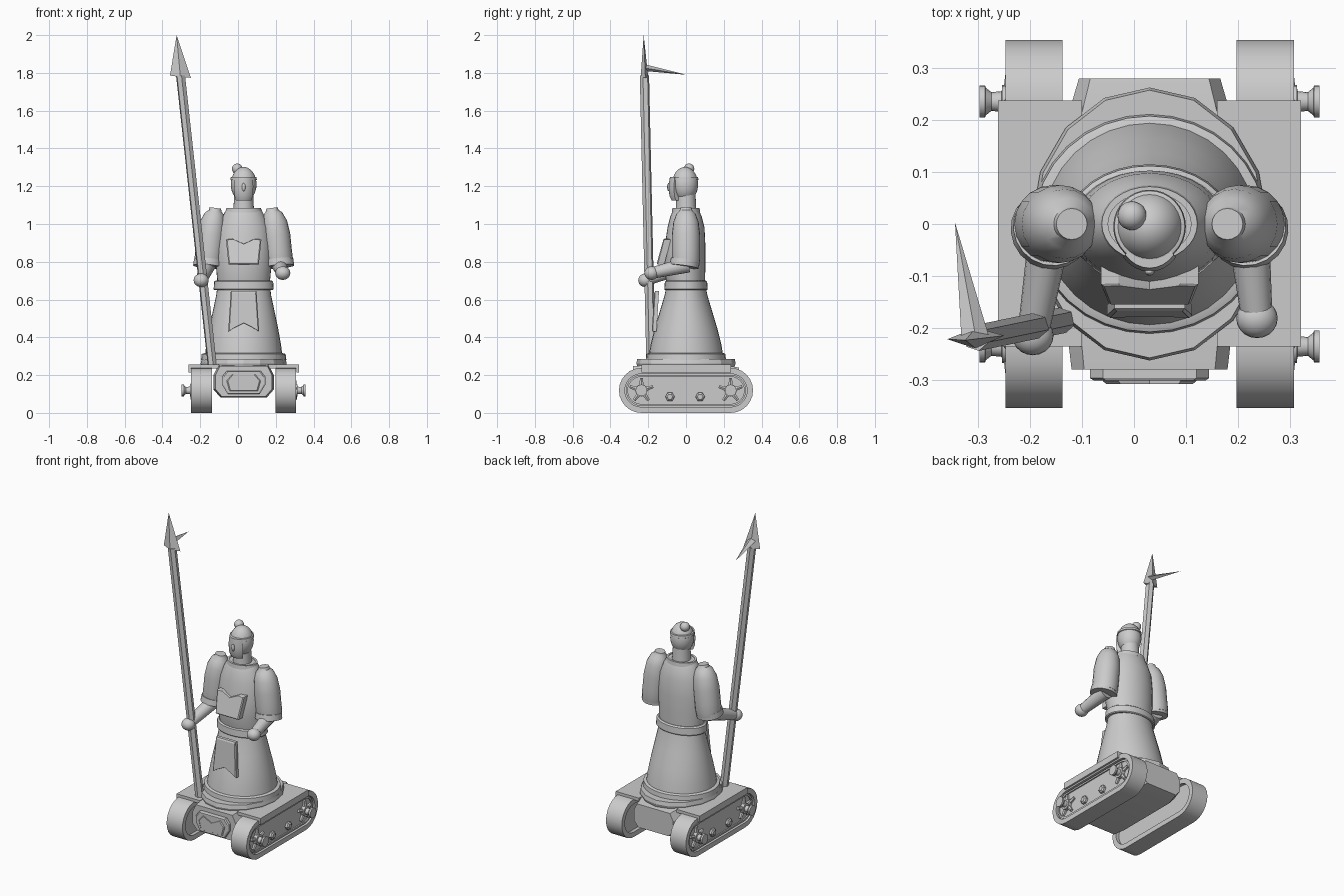
import bpy, bmesh
from math import sin, cos, pi, radians
from mathutils import Vector

cube = bpy.data.objects.get("Cube")
if cube:
    bpy.data.objects.remove(cube)

stone = bpy.data.materials.new("light_grey")
stone.use_nodes = True
stone.diffuse_color = (0.6, 0.6, 0.6, 1)
stone.node_tree.nodes["Principled BSDF"].inputs["Base Color"].default_value = (0.6, 0.6, 0.6, 1)

CX = 0.03                      # centre line of the figure and chassis


def finish(name, bm, smooth=35):
    bmesh.ops.recalc_face_normals(bm, faces=bm.faces[:])
    mesh = bpy.data.meshes.new(name)
    bm.to_mesh(mesh)
    bm.free()
    mesh.materials.append(stone)
    ob = bpy.data.objects.new(name, mesh)
    bpy.context.collection.objects.link(ob)
    bpy.ops.object.select_all(action='DESELECT')
    ob.select_set(True)
    bpy.context.view_layer.objects.active = ob
    bpy.ops.object.shade_smooth_by_angle(angle=radians(smooth))
    return ob


def loft(name, loops, ring=False, smooth=35):
    """Skin a stack of equal loops; ring joins the last loop to the first."""
    bm = bmesh.new()
    rows = [[bm.verts.new(p) for p in loop] for loop in loops]
    pairs = list(zip(rows, rows[1:])) + ([(rows[-1], rows[0])] if ring else [])
    for a, b in pairs:
        n = len(a)
        for i in range(n):
            bm.faces.new((a[i], a[(i + 1) % n], b[(i + 1) % n], b[i]))
    if not ring:
        bm.faces.new(rows[0])
        bm.faces.new(rows[-1])
    return finish(name, bm, smooth)


def oval(z, rx, ry, x=CX, y=0, n=32):
    return [(x + rx * sin(2 * pi * i / n), y + ry * cos(2 * pi * i / n), z) for i in range(n)]


def tube(name, stops, n=16, smooth=35):
    """Round section along (centre, radius) stops, square to the whole path."""
    axis = Vector(stops[-1][0]) - Vector(stops[0][0])
    turn = axis.to_track_quat('Z', 'Y')
    return loft(name, [[Vector(c) + turn @ Vector((r * cos(2 * pi * i / n), r * sin(2 * pi * i / n), 0))
                        for i in range(n)] for c, r in stops], smooth=smooth)


def ball(name, centre, radii, n=20):
    bm = bmesh.new()
    bmesh.ops.create_uvsphere(bm, u_segments=n, v_segments=n // 2 + 2, radius=1)
    bmesh.ops.scale(bm, vec=radii, verts=bm.verts)
    bmesh.ops.translate(bm, vec=centre, verts=bm.verts)
    return finish(name, bm, 60)


def box(name, low, high):
    return loft(name, [[(x, y, z) for x, y in ((low[0], low[1]), (high[0], low[1]),
                (high[0], high[1]), (low[0], high[1]))] for z in (low[2], high[2])])


def plate(name, outline, front, thick):
    """Slab from an (x, z) outline; front(z) gives the y of its face."""
    mid = sum(z for x, z in outline) / len(outline)
    rim = [(CX + x * 0.93, front(z) - 0.005, mid + (z - mid) * 0.94) for x, z in outline]
    face = [(CX + x, front(z), z) for x, z in outline]
    back = [(x, y + thick, z) for x, y, z in face]
    return loft(name, [back, face, rim], smooth=10)


def stadium(x, r, half=0.236, n=12):
    pts = []
    for k, side in enumerate((1, -1)):
        for i in range(n + 1):
            a = pi / 2 - pi * i / n - k * pi
            pts.append((x, side * half + r * cos(a), 0.119 + r * sin(a)))
    return pts


# Tracks, wheels and fenders on both sides
for side, label in ((-1, "right"), (1, "left")):
    def X(d):
        return CX + side * d
    loft(label + "_track", [stadium(X(0.168), 0.119), stadium(X(0.278), 0.119),
                            stadium(X(0.278), 0.088), stadium(X(0.168), 0.088)], ring=True)
    loft(label + "_track_panel", [stadium(X(0.19), 0.09), stadium(X(0.262), 0.09)])
    loft(label + "_panel_rim", [stadium(X(0.262), 0.082), stadium(X(0.27), 0.082),
                                stadium(X(0.27), 0.072), stadium(X(0.262), 0.072)], ring=True)
    for y in (-0.236, 0.236):
        hub = ((0.25, 0.032), (0.284, 0.032), (0.285, 0.02), (0.305, 0.018),
               (0.316, 0.027), (0.317, 0.031), (0.328, 0.031))
        tube(label + "_hub", [((X(d), y, 0.119), r) for d, r in hub])
        for k in range(5):
            a = 2 * pi * k / 5 + pi / 2
            tip = (X(0.268), y + 0.065 * cos(a), 0.119 + 0.065 * sin(a))
            tube(label + "_spoke", [((X(0.268), y, 0.119), 0.016), (tip, 0.009)], 6)
    for y in (-0.085, 0.075):
        tube(label + "_bolt", [((X(0.25), y, 0.085), 0.025), ((X(0.275), y, 0.085), 0.025),
                               ((X(0.282), y, 0.085), 0.015)], 6)
    xs = sorted((X(0.13), X(0.292)))
    box(label + "_fender", (xs[0], -0.236, 0.235), (xs[1], 0.238, 0.255))
    xs = sorted((X(0.28), X(0.292)))
    box(label + "_fender_lip", (xs[0], -0.236, 0.215), (xs[1], 0.238, 0.24))

# Chassis: chamfered hull with tapered ends
hull = [(-0.12, 0.085), (0.12, 0.085), (0.155, 0.125), (0.155, 0.2),
        (0.13, 0.25), (-0.13, 0.25), (-0.155, 0.2), (-0.155, 0.125)]
loft("chassis", [[(CX + x * s, y, 0.168 + (z - 0.168) * s) for x, z in hull]
                 for y, s in ((-0.28, 0.97), (-0.2, 1.03), (0.2, 1.03), (0.28, 0.88))], smooth=10)
nose = [(-0.085, 0.1), (0.085, 0.1), (0.115, 0.15), (0.115, 0.19),
        (0.09, 0.222), (-0.09, 0.222), (-0.115, 0.19), (-0.115, 0.15)]
plate("nose_panel", nose, lambda z: -0.297, 0.03)
badge = [(-0.075, 0.115), (0.075, 0.115), (0.09, 0.17), (0.06, 0.205),
         (0, 0.175), (-0.06, 0.205), (-0.09, 0.17)]
plate("nose_inset", badge, lambda z: -0.303, 0.01)

# Robe with base ring, hem and belt
loft("robe_base", [oval(0.24, 0.222, 0.255, n=16), oval(0.262, 0.228, 0.263, n=16),
                   oval(0.285, 0.222, 0.258, n=16)], smooth=20)
loft("robe_hem", [oval(0.28, 0.226, 0.212), oval(0.312, 0.222, 0.208), oval(0.318, 0.2, 0.195)])
loft("robe_skirt", [oval(z, rx, ry) for z, rx, ry in (
    (0.28, 0.208, 0.2), (0.36, 0.198, 0.188), (0.45, 0.182, 0.165),
    (0.54, 0.163, 0.138), (0.62, 0.146, 0.114), (0.68, 0.138, 0.102))])
loft("belt", [oval(z, 0.159 + d, 0.115 + d) for z, d in
              ((0.65, -0.004), (0.655, 0), (0.695, -0.003), (0.702, -0.012))])
apron = [(-0.068, 0.645), (0.068, 0.645), (0.082, 0.43), (0.05, 0.45),
         (0, 0.475), (-0.05, 0.45), (-0.082, 0.43)]
plate("apron", apron, lambda z: -0.163 - (0.645 - z) * 0.06, 0.02)

# Torso, collar and chest plate
loft("torso", [oval(z, rx, ry, y=y) for z, rx, ry, y in (
    (0.68, 0.138, 0.1, 0), (0.78, 0.147, 0.113, -0.01), (0.88, 0.147, 0.108, -0.005),
    (0.98, 0.135, 0.098, 0), (1.04, 0.112, 0.083, 0), (1.07, 0.096, 0.07, 0), (1.08, 0.09, 0.065, 0))])
loft("collar", [oval(1.06, 0.097, 0.075), oval(1.084, 0.092, 0.072),
                oval(1.084, 0.08, 0.06), oval(1.06, 0.08, 0.06)], ring=True)
chest = [(-0.08, 0.785), (0.08, 0.785), (0.094, 0.918), (0.06, 0.922),
         (0, 0.895), (-0.06, 0.922), (-0.094, 0.918)]
plate("chest_plate", chest, lambda z: -0.15 + (z - 0.785) * 0.26, 0.035)

# Neck, head, face mask, head band and bun
tube("neck", [((CX, 0, 1.06), 0.056), ((CX, 0, 1.1), 0.053), ((CX, 0, 1.17), 0.05)], 24)
ball("head", (CX, -0.005, 1.21), (0.068, 0.069, 0.092), 28)
loft("head_band", [oval(z, 0.067 + d, 0.068 + d, y=-0.005) for z, d in
                   ((1.232, 0), (1.234, 0.003), (1.248, 0.001), (1.25, -0.004))])


def arc(z, r, spread=0.85, n=8):
    turns = [-spread + 2 * spread * i / n for i in range(n + 1)]
    outer = [(CX + r * 0.83 * sin(a), -0.01 - r * cos(a), z) for a in turns]
    inner = [(CX + 0.04 * sin(a), -0.01 - 0.04 * cos(a), z) for a in reversed(turns)]
    return outer + inner


loft("face_mask", [arc(z, r) for z, r in ((1.125, 0.066), (1.15, 0.078), (1.2, 0.082), (1.25, 0.075))])
ball("nose", (CX, -0.092, 1.195), (0.01, 0.008, 0.022), 10)
ball("hair_bun", (-0.004, 0.016, 1.292), (0.028, 0.028, 0.028))

# Arms: puffed sleeves, cuffs, forearms and hands
for side, label, hand in ((-1, "right", (-0.195, -0.215, 0.702)), (1, "left", (0.237, -0.182, 0.74))):
    sleeve = ((0.15, 1.085, 0.03), (0.151, 1.07, 0.034), (0.155, 1.055, 0.05), (0.163, 1.01, 0.067),
              (0.172, 0.94, 0.075), (0.18, 0.86, 0.075), (0.186, 0.81, 0.075), (0.189, 0.78, 0.07))
    tube(label + "_sleeve", [((CX + side * d, 0, z), r) for d, z, r in sleeve], 20)
    tube(label + "_cuff", [((CX + side * 0.187, -0.005, 0.81), 0.076),
                           ((CX + side * 0.19, -0.01, 0.775), 0.078)], 20)
    tube(label + "_forearm", [((CX + side * 0.188, 0.01, 0.785), 0.042), (hand, 0.03)])
    ball(label + "_hand", hand, (0.04, 0.038, 0.036))

# Spear: six-sided shaft, flat point and side blade
tube("spear_shaft", [((-0.135, -0.185, 0.24), 0.025), ((-0.304, -0.22, 1.785), 0.025)], 6, 10)


def spike(name, base, tip):
    bm = bmesh.new()
    ring = [bm.verts.new(p) for p in base]
    end = bm.verts.new(tip)
    bm.faces.new(ring)
    for i in range(4):
        bm.faces.new((ring[i], ring[(i + 1) % 4], end))
    finish(name, bm, 10)


spike("spear_point", [(-0.36, -0.222, 1.786), (-0.305, -0.24, 1.778), (-0.25, -0.215, 1.774),
                      (-0.305, -0.2, 1.778)], (-0.325, -0.224, 2.0))
spike("side_blade", [(-0.333, -0.215, 1.83), (-0.305, -0.218, 1.845), (-0.28, -0.215, 1.825),
                     (-0.305, -0.218, 1.81)], (-0.345, 0.003, 1.79))
